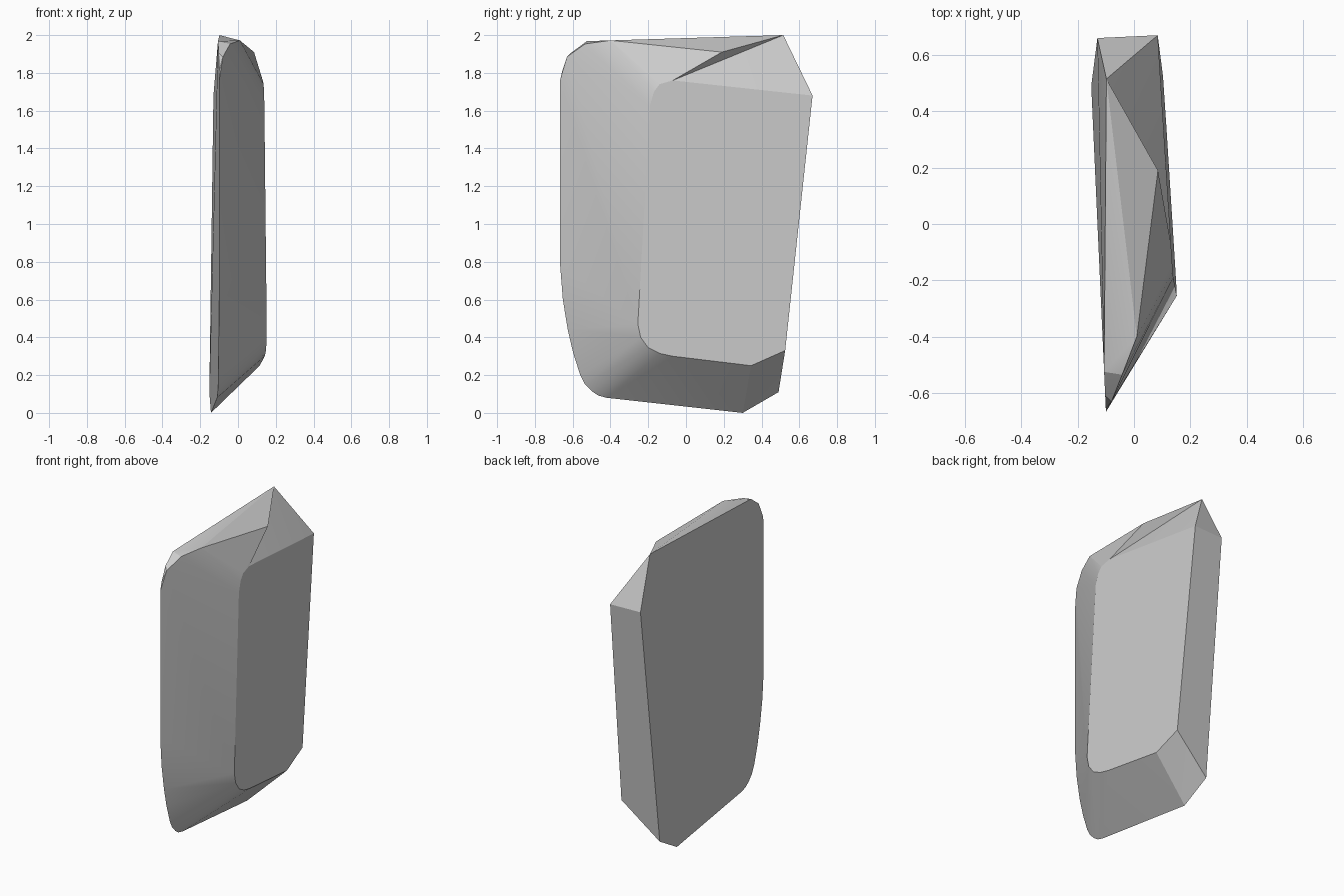
import bpy
import bmesh
from math import radians
from mathutils import Vector

# Remove the default cube only
cube = bpy.data.objects.get("Cube")
if cube:
    bpy.data.objects.remove(cube, do_unlink=True)

# Single stone colour
stone = bpy.data.materials.new("pale_grey_stone")
stone.use_nodes = True
colour = (0.6, 0.6, 0.6, 1)
stone.diffuse_color = colour
stone.node_tree.nodes["Principled BSDF"].inputs["Base Color"].default_value = colour
stone.node_tree.nodes["Principled BSDF"].inputs["Roughness"].default_value = 0.9


# Planes that carry the two broad sides of the slab
def left_side(y, z):
    return Vector((-0.1 - 0.045 * (y + 0.66), y, z))


def right_side(y, z):
    return Vector((0.152 - 0.064 * (y + 0.25) - 0.007 * (z - 0.4), y, z))


# Convex stone wrapped round a set of corners, soft on rounded parts only
def convex_stone(name, corners, smooth_angle):
    bm = bmesh.new()
    for corner in corners:
        bm.verts.new(corner)
    hull = bmesh.ops.convex_hull(bm, input=bm.verts[:])
    spare = {v for v in hull["geom_interior"] + hull["geom_unused"]
             if isinstance(v, bmesh.types.BMVert)}
    bmesh.ops.delete(bm, geom=list(spare), context="VERTS")
    bmesh.ops.dissolve_limit(bm, angle_limit=radians(0.1),
                             verts=bm.verts[:], edges=bm.edges[:])
    bmesh.ops.recalc_face_normals(bm, faces=bm.faces[:])
    mesh = bpy.data.meshes.new(name)
    bm.to_mesh(mesh)
    bm.free()
    mesh.materials.append(stone)
    obj = bpy.data.objects.new(name, mesh)
    bpy.context.collection.objects.link(obj)
    bpy.ops.object.select_all(action="DESELECT")
    obj.select_set(True)
    bpy.context.view_layer.objects.active = obj
    bpy.ops.object.shade_smooth_by_angle(angle=radians(smooth_angle))


# Rim of the larger left side, from the bottom back round the front to the top
left_rim = [(0.49, 0.11), (0.3, 0), (-0.42, 0.08), (-0.465, 0.092), (-0.5, 0.116),
            (-0.535, 0.152), (-0.56, 0.2), (-0.598, 0.32), (-0.626, 0.44),
            (-0.652, 0.6), (-0.667, 0.79), (-0.667, 1.76), (-0.655, 1.81),
            (-0.61, 1.905), (-0.525, 1.968)]

# Rim of the smaller right side, from the bottom back round to the top
right_rim = [(0.525, 0.33), (0.345, 0.25), (-0.07, 0.3), (-0.14, 0.315),
             (-0.2, 0.345), (-0.24, 0.4), (-0.255, 0.47), (-0.19, 1.63),
             (-0.17, 1.7), (-0.14, 1.74)]

# Chipped crown corners
peak = Vector((-0.098, 0.515, 2))
brow = Vector((0.01, -0.4, 1.972))
lip = Vector((0.085, 0.19, 1.91))
notch = right_side(-0.07, 1.76)
shoulder = right_side(-0.14, 1.74)
crown = [peak, brow, notch, right_side(0.67, 1.68), (-0.13, 0.66, 1.68),
         (-0.042, -0.535, 1.953), (-0.08, -0.63, 1.885)]

# Main slab, with the overhanging chip of its crown
convex_stone("stone_slab", [left_side(*p) for p in left_rim]
             + [right_side(*p) for p in right_rim] + crown, 20)
convex_stone("overhanging_crown", [peak, brow, shoulder, notch, lip], 10)
